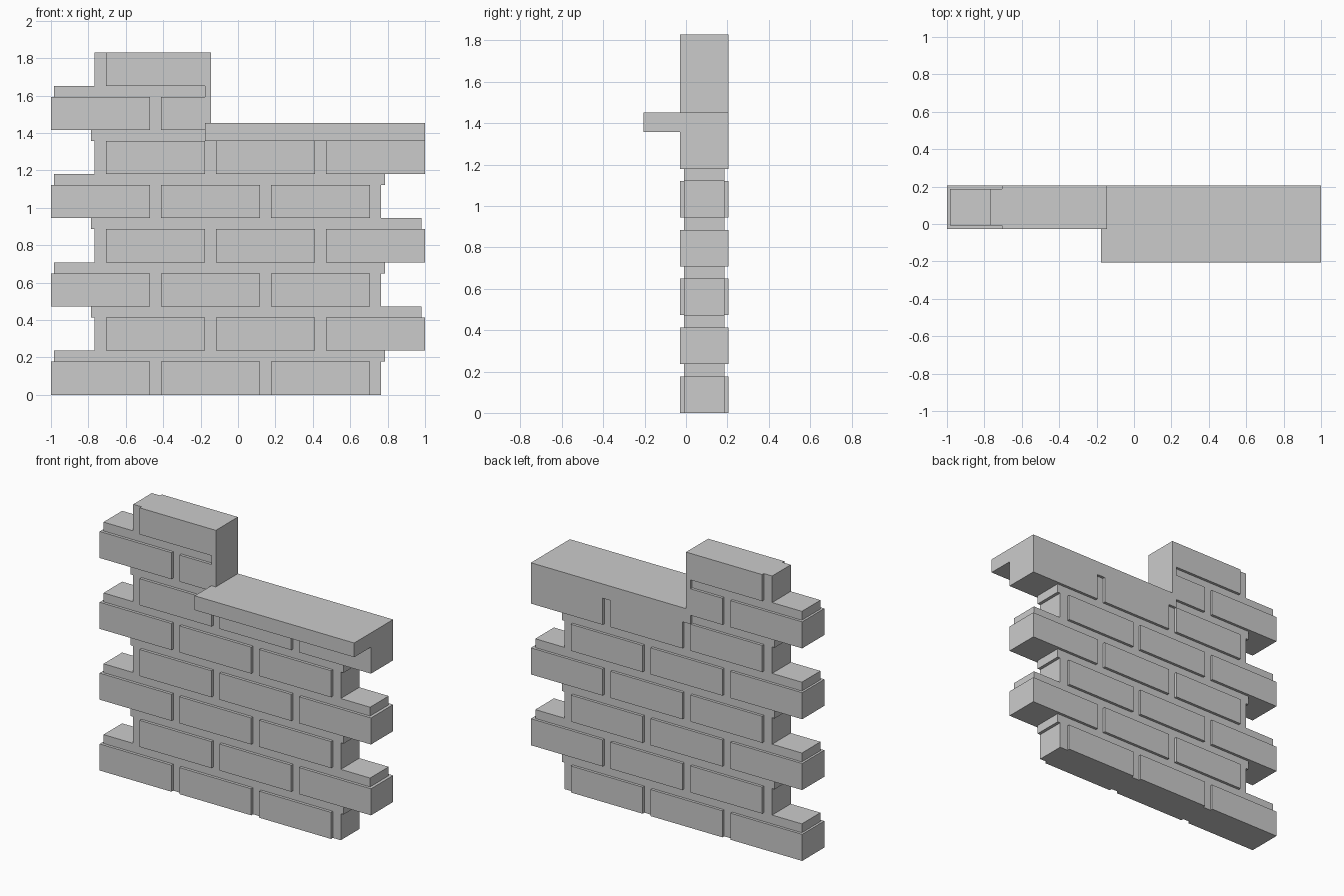
import bpy, bmesh, math

if "Cube" in bpy.data.objects:
    bpy.data.objects.remove(bpy.data.objects["Cube"])

BRICK, PITCH = 0.529, 0.588        # brick length, brick + joint
HIGH, RISE = 0.177, 0.236          # brick height, course spacing
BY, MY = (-0.028, 0.205), (-0.009, 0.187)   # brick and mortar depth
JAMB = -0.176                      # edge of the window opening
boxes = []


def box(x, y, z):
    boxes.append([tuple(round(v, 4) for v in r) for r in (x, y, z)])


for k in range(8):
    z0, z1, z2 = k * RISE, k * RISE + HIGH, (k + 1) * RISE
    odd = k % 2
    limit = JAMB if k > 5 else 1.0
    # bricks of this course
    start = -0.705 if odd else -1.0
    for i in range(3):
        a = start + i * PITCH
        if a < limit:
            box((a, min(a + BRICK, limit)), BY, (z0, z1))
    # mortar core between the bricks
    left, right = (-0.766, 0.95) if odd else (-0.95, 0.764)
    box((left, min(right, limit)), MY, (z0, z1))
    # mortar bed above the course
    if k < 7:
        left, right = (-0.785, 0.98) if odd else (-0.985, 0.785)
        box((left, JAMB if k > 4 else right), MY, (z1, z2))

# window sill and jamb
sill_z = 5 * RISE + HIGH
box((JAMB, 1.0), (-0.205, 0.205), (sill_z, 1.452))
box((JAMB, -0.144), BY, (sill_z, 7 * RISE + HIGH))


def union_mesh(name, boxes):
    """Fuse axis-aligned boxes into one clean outer skin."""
    cuts = [sorted({v for b in boxes for v in b[a]}) for a in range(3)]
    cells = set()
    for b in boxes:
        r = [range(cuts[a].index(b[a][0]), cuts[a].index(b[a][1])) for a in range(3)]
        cells.update((i, j, k) for i in r[0] for j in r[1] for k in r[2])
    bm = bmesh.new()
    verts = {}

    def vert(p):
        if p not in verts:
            verts[p] = bm.verts.new([cuts[a][p[a]] for a in range(3)])
        return verts[p]

    for c in cells:
        for a in range(3):
            u, w = (a + 1) % 3, (a + 2) % 3
            for side in (0, 1):
                n = list(c)
                n[a] += 1 if side else -1
                if tuple(n) in cells:
                    continue
                quad = []
                for du, dw in ((0, 0), (1, 0), (1, 1), (0, 1)):
                    p = list(c)
                    p[a] += side
                    p[u] += du
                    p[w] += dw
                    quad.append(vert(tuple(p)))
                bm.faces.new(quad if side else quad[::-1])
    bmesh.ops.dissolve_limit(bm, angle_limit=math.radians(1),
                             verts=bm.verts[:], edges=bm.edges[:])
    bmesh.ops.triangulate(bm, faces=[f for f in bm.faces if len(f.verts) > 4])
    mesh = bpy.data.meshes.new(name)
    bm.to_mesh(mesh)
    bm.free()
    obj = bpy.data.objects.new(name, mesh)
    bpy.context.collection.objects.link(obj)
    return obj


union_mesh("brick_wall_with_sill", boxes)
